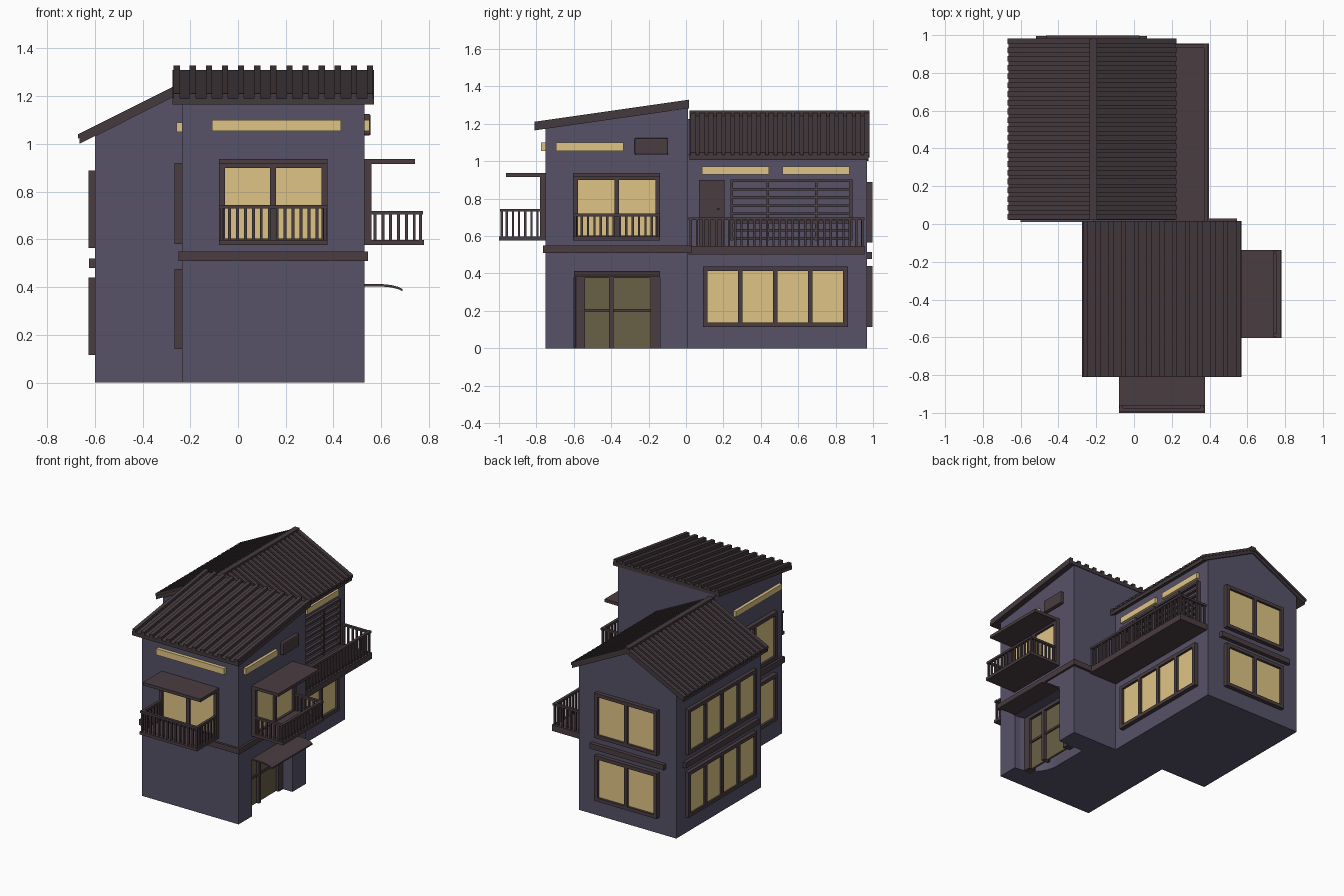
import bpy, bmesh, math

if "Cube" in bpy.data.objects:
    bpy.data.objects.remove(bpy.data.objects["Cube"])

def material(name, rgb):
    m = bpy.data.materials.new(name)
    m.diffuse_color = (*rgb, 1)
    m.use_nodes = True
    m.node_tree.nodes["Principled BSDF"].inputs["Base Color"].default_value = m.diffuse_color
    return m

WALL = material("wall_plaster", (0.095, 0.085, 0.14))
WOOD = material("dark_wood", (0.068, 0.047, 0.054))
TILE = material("roof_tile", (0.058, 0.042, 0.048))
GLOW = material("lit_glass", (0.74, 0.56, 0.24))
DIM = material("door_glass", (0.14, 0.115, 0.06))

PLACE = {'x': lambda u, v, t: (t, u, v), 'y': lambda u, v, t: (u, t, v), 'z': lambda u, v, t: (u, v, t)}

def build(name, solids, mat):
    """One object from a list of prisms (profile, axis, low, high)."""
    bm = bmesh.new()
    for prof, axis, lo, hi in solids:
        a, b = [[bm.verts.new(PLACE[axis](u, v, t)) for u, v in prof] for t in (lo, hi)]
        bm.faces.new(a)
        bm.faces.new(b[::-1])
        for i in range(len(a)):
            j = (i + 1) % len(a)
            bm.faces.new((a[i], b[i], b[j], a[j]))
    bmesh.ops.recalc_face_normals(bm, faces=bm.faces)
    me = bpy.data.meshes.new(name)
    bm.to_mesh(me)
    bm.free()
    me.materials.append(mat)
    ob = bpy.data.objects.new(name, me)
    bpy.context.collection.objects.link(ob)
    return ob

def box(x0, x1, y0, y1, z0, z1):
    return ([(x0, y0), (x1, y0), (x1, y1), (x0, y1)], 'z', z0, z1)

def on_wall(axis, wall, sign):
    """Box maker in wall space: u along the wall, d outward from it, z up."""
    def f(u0, u1, d0, d1, z0, z1):
        a, b = sorted((wall + sign * d0, wall + sign * d1))
        return box(a, b, u0, u1, z0, z1) if axis == 'x' else box(u0, u1, a, b, z0, z1)
    return f

FRONT, RIGHT, LEFT = on_wall('y', -.75, -1), on_wall('x', .53, 1), on_wall('x', -.235, -1)
B_RIGHT, B_LEFT, B_BACK = on_wall('x', .17, 1), on_wall('x', -.6, -1), on_wall('y', .967, 1)

def window(name, w, u0, u1, z0, z1, n, b=.025, depth=.03):
    step = (u1 - u0 - b) / n
    frame = [w(u0, u1, -.01, depth, z0, z0 + b), w(u0, u1, -.01, depth, z1 - b, z1)]
    frame += [w(u0 + i * step, u0 + i * step + b, -.01, depth, z0 + b, z1 - b) for i in range(n + 1)]
    build(name + "_frame", frame, WOOD)
    build(name + "_glass", [w(u0 + b, u1 - b, -.01, .014, z0 + b, z1 - b)], GLOW)

def balcony(name, w, u0, u1, depth, zf0, zf1, top, ends=(0, 1)):
    r, s = .012, .035
    parts = [w(u0, u1, 0, depth, zf0, zf1), w(u0, u1, depth - .025, depth - .005, top - .015, top)]
    n = round((u1 - u0) / s)
    for i in range(n + 1):
        u = u0 + .005 + i * (u1 - u0 - .01 - r) / n
        parts.append(w(u, u + r, depth - .021, depth - .009, zf1, top - .015))
    for e in ends:
        u = (u0 + .004, u1 - .022)[e]
        parts.append(w(u, u + .018, 0, depth - .025, top - .015, top))
        m = round(depth / s)
        for i in range(m):
            d = .005 + i * (depth - .02) / m
            parts.append(w(u + .003, u + .015, d, d + r, zf1, top - .015))
    build(name, parts, WOOD)

# front block with sloping top, entrance recess cut out of the right side
front = build("front_block", [([(-.75, 0), (.012, 0), (.012, 1.282), (-.75, 1.175)], 'x', -.235, .53)], WALL)
arc = [(.52 - .19 * math.sin(t), -.41 - .19 * math.cos(t)) for t in [i * math.pi / 16 for i in range(9)]]
cutter = build("recess_cutter", [([(.6, -.6)] + arc + [(.33, -.14), (.6, -.14)], 'z', -.1, .4)], WALL)
cutter.hide_render = True
mod = front.modifiers.new("recess", 'BOOLEAN')
mod.operation, mod.object = 'DIFFERENCE', cutter
bpy.context.view_layer.objects.active = front
bpy.ops.object.modifier_apply(modifier="recess")
bpy.data.objects.remove(cutter)

# back block with gable
build("back_block", [([(-.6, 0), (.17, 0), (.17, 1.033), (-.215, 1.226), (-.6, 1.033)], 'y', .01, .967)], WALL)

# belt band around the front block (a ring, so the recess stays clear)
build("belt_band", [box(-.25, .545, -.765, -.74, .51, .55), box(-.25, .545, .005, .03, .51, .55),
                    box(-.25, -.22, -.74, .005, .51, .55), box(.52, .545, -.74, .005, .51, .55)], WOOD)

# front shed roof with ribs running down the slope
def shed(lo, hi):
    return [(-.81, 1.165 + lo), (.015, 1.283 + lo), (.015, 1.283 + hi), (-.81, 1.165 + hi)]
build("shed_roof", [(shed(0, .026), 'x', -.275, .57)], TILE)
build("shed_roof_ribs", [(shed(.024, .046), 'x', -.27 + i * .0675, -.27 + i * .0675 + .026) for i in range(13)], TILE)

# back gable roof, ribs and ridge cap
def slope(s, run, lo, hi):
    rise = run * .5
    return [(-.215, 1.225 + lo), (-.215 + s * run, 1.225 - rise + lo),
            (-.215 + s * run, 1.225 - rise + hi), (-.215, 1.225 + hi)]
roof, ribs = [], []
for s, run in ((-1, .45), (1, .435)):
    roof.append((slope(s, run, 0, .026), 'y', .02, .977))
    ribs += [(slope(s, run + .006, .024, .043), 'y', .024 + i * .0464, .024 + i * .0464 + .03) for i in range(21)]
build("gable_roof", roof, TILE)
build("gable_roof_ribs", ribs, TILE)
build("ridge_cap", [box(-.235, -.197, .02, .98, 1.235, 1.271)], TILE)

# balcony windows, canopies and small balconies on the front block
for name, w, u0, u1, top in (("front", FRONT, -.08, .375, .745), ("right", RIGHT, -.603, -.138, .72)):
    window(name + "_window", w, u0, u1, .578, .925, 2)
    build(name + "_canopy", [w(u0, u1, 0, .212, .915, .937)], WOOD)
    balcony(name + "_balcony", w, u0, u1, .25, .577, .598, top)

# left windows of the front block
for name, z0, z1 in (("lower", .14, .475), ("upper", .58, .92)):
    window("left_" + name + "_window", LEFT, -.66, -.16, z0, z1, 2)

# lit transom strips
build("front_transom", [FRONT(-.108, .432, -.01, .025, 1.055, 1.1)], GLOW)
build("right_transom", [RIGHT(-.695, -.335, -.01, .02, 1.055, 1.1)], GLOW)
build("left_transom", [LEFT(-.72, -.2, -.01, .022, 1.05, 1.09)], GLOW)
build("balcony_transoms", [B_RIGHT(.085, .445, -.01, .02, .93, .972),
                           B_RIGHT(.515, .875, -.01, .02, .93, .972)], GLOW)

# wall vent
vent = build("wall_vent", [RIGHT(-.275, -.095, -.01, .026, 1.035, 1.125)], WOOD)
bev = vent.modifiers.new("bevel", 'BEVEL')
bev.width, bev.segments = .008, 2

# back block windows and ledges
window("long_right_window", B_RIGHT, .09, .865, .113, .437, 4)
for name, z0, z1 in (("lower", .115, .44), ("upper", .565, .888)):
    window("long_left_" + name + "_window", B_LEFT, .09, .865, z0, z1, 4, depth=.026)
    window("back_" + name + "_window", B_BACK, -.465, .03, z0, z1, 2)
build("left_ledge", [B_LEFT(.06, .89, -.01, .024, .48, .52)], WOOD)
build("back_ledge", [B_BACK(-.52, .068, -.01, .028, .478, .516)], WOOD)

# long side balcony with door and shutter
balcony("long_balcony", B_RIGHT, .014, .955, .226, .502, .546, .7, ends=(1,))
build("balcony_door", [B_RIGHT(.07, .205, -.01, .016, .546, .9), B_RIGHT(.085, .19, .01, .022, .58, .88),
                       B_RIGHT(.11, .165, .02, .028, .83, .84), B_RIGHT(.165, .18, .02, .034, .74, .75)], WOOD)
posts = [B_RIGHT(u, u + .014, -.01, .026, .575, .902) for u in (.238, .43, .69, .875)]
slats = [B_RIGHT(.238, .889, -.01, .02, .58 + i * .044, .594 + i * .044) for i in range(8)]
build("balcony_shutter", posts + slats, WOOD)

# entrance door in the recess
build("entry_frame", [box(.40, .455, -.6, -.54, 0, .4), box(.40, .455, -.19, -.138, 0, .4),
                      box(.40, .455, -.54, -.19, .375, .4), box(.40, .455, -.413, -.388, 0, .375),
                      box(.41, .445, -.54, -.19, .195, .21)], WOOD)
build("entry_glass", [box(.42, .435, -.54, -.19, 0, .375)], DIM)

# curved entrance awning
top = [(.525, .413), (.6, .413), (.64, .409), (.67, .402), (.69, .392)]
build("entry_awning", [(top + [(x, z - .01) for x, z in top[::-1]], 'y', -.6, -.14)], WOOD)
